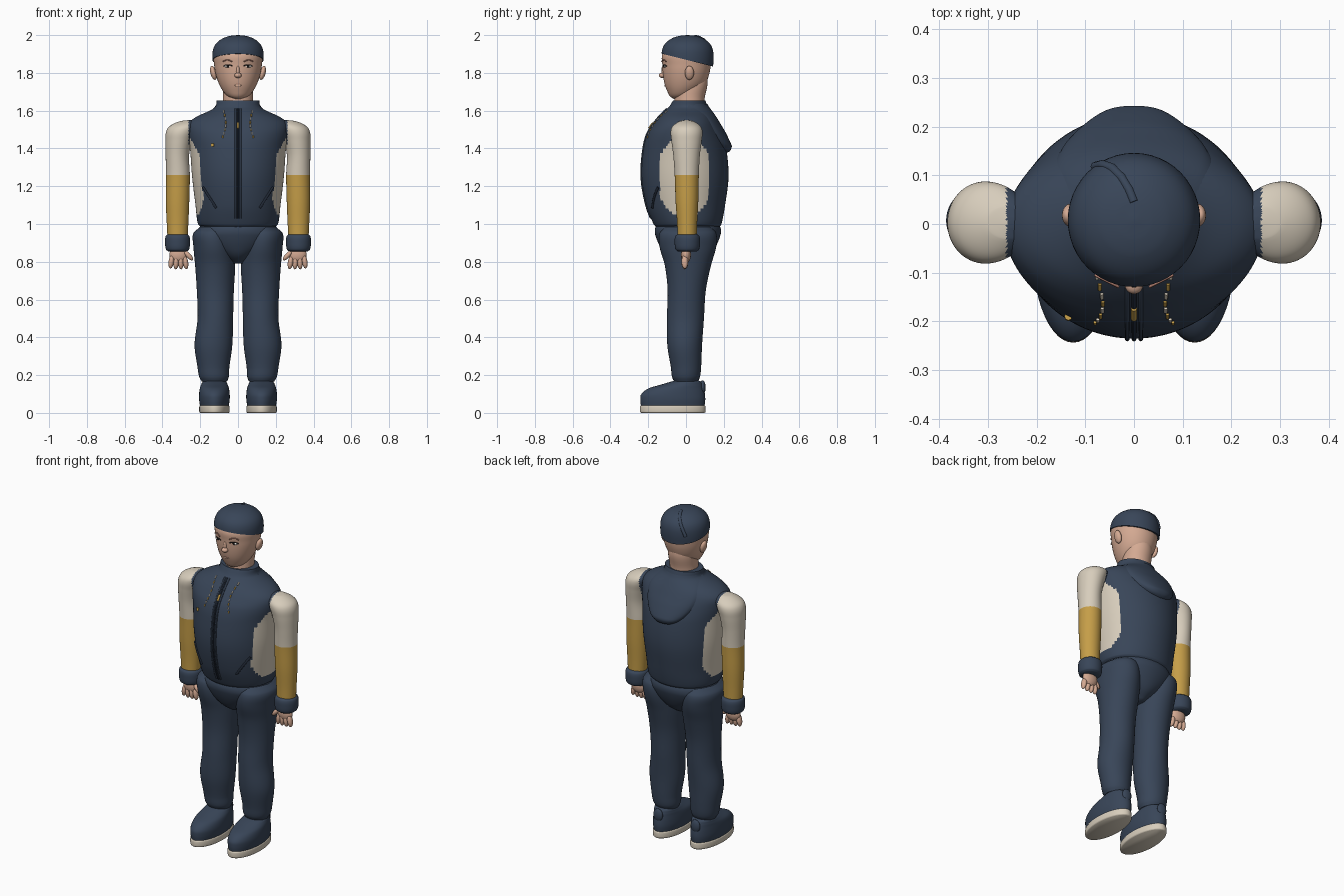
import bpy, bmesh, math
from mathutils import Vector

if "Cube" in bpy.data.objects:
    bpy.data.objects.remove(bpy.data.objects["Cube"])

def mat(name, col):
    m = bpy.data.materials.new(name)
    m.diffuse_color = (*col, 1)
    m.use_nodes = True
    m.node_tree.nodes["Principled BSDF"].inputs["Base Color"].default_value = m.diffuse_color
    return m

NAVY = mat("navy cloth", (0.040, 0.060, 0.098))
DARK = mat("dark trim", (0.014, 0.021, 0.036))
CREAM = mat("cream", (0.68, 0.61, 0.50))
GOLD = mat("mustard", (0.56, 0.34, 0.065))
SKIN = mat("skin", (0.66, 0.40, 0.29))
LIP = mat("lip", (0.42, 0.20, 0.15))
BLACK = mat("eye dark", (0.012, 0.010, 0.010))
WHITE = mat("eye white", (0.75, 0.72, 0.68))

def finish(name, bm, mats, rule=None, angle=50):
    bmesh.ops.recalc_face_normals(bm, faces=bm.faces)
    if rule:
        for f in bm.faces:
            f.material_index = rule(f.calc_center_median())
    me = bpy.data.meshes.new(name)
    bm.to_mesh(me)
    bm.free()
    ob = bpy.data.objects.new(name, me)
    bpy.context.collection.objects.link(ob)
    for m in mats:
        me.materials.append(m)
    bpy.ops.object.select_all(action='DESELECT')
    ob.select_set(True)
    bpy.context.view_layer.objects.active = ob
    bpy.ops.object.shade_smooth_by_angle(angle=math.radians(angle))
    return ob

def sample(rows, z):
    """Smooth interpolation of profile rows (z, cx, cy, rx, ry)."""
    i = max(0, min(len(rows) - 2, sum(r[0] <= z for r in rows) - 1))
    a, b = rows[i], rows[i + 1]
    p, q = rows[max(i - 1, 0)], rows[min(i + 2, len(rows) - 1)]
    h = b[0] - a[0]
    t = (z - a[0]) / h
    out = []
    for k in range(1, 5):
        m0 = (b[k] - p[k]) / (b[0] - p[0]) * h
        m1 = (q[k] - a[k]) / (q[0] - a[0]) * h
        out.append((2*t**3 - 3*t*t + 1) * a[k] + (t**3 - 2*t*t + t) * m0
                   + (3*t*t - 2*t**3) * b[k] + (t**3 - t*t) * m1)
    return out[0], out[1], max(out[2], .001), max(out[3], .001)

def loft(name, rows, mats, rule=None, n=48, sub=5, side=1, cut=None):
    bm = bmesh.new()
    zs = [a[0] + (b[0] - a[0]) * j / sub for a, b in zip(rows, rows[1:]) for j in range(sub)] + [rows[-1][0]]
    rings = []
    for z in zs:
        cx, cy, rx, ry = sample(rows, z)
        rings.append([bm.verts.new((side * (cx + rx * math.cos(2*math.pi*k/n)),
                                    cy + ry * math.sin(2*math.pi*k/n), z)) for k in range(n)])
    for r, s in zip(rings, rings[1:]):
        for k in range(n):
            bm.faces.new((r[k], r[(k+1) % n], s[(k+1) % n], s[k]))
    bm.faces.new(rings[0])
    bm.faces.new(rings[-1])
    if cut:
        bmesh.ops.bisect_plane(bm, geom=bm.verts[:] + bm.edges[:] + bm.faces[:], plane_co=cut[0],
                               plane_no=cut[1], clear_inner=True)
        bmesh.ops.holes_fill(bm, edges=[e for e in bm.edges if e.is_boundary])
    return finish(name, bm, mats, rule)

def ball(name, co, size, m, tilt=0):
    bm = bmesh.new()
    bmesh.ops.create_uvsphere(bm, u_segments=20, v_segments=12, radius=1)
    ob = finish(name, bm, [m])
    ob.location, ob.scale, ob.rotation_euler = co, size, (0, tilt, 0)
    return ob

def cord(name, pts, r, m):
    cu = bpy.data.curves.new(name, 'CURVE')
    cu.dimensions, cu.bevel_depth, cu.bevel_resolution, cu.use_fill_caps = '3D', r, 2, True
    sp = cu.splines.new('POLY')
    sp.points.add(len(pts) - 1)
    for p, c in zip(sp.points, pts):
        p.co = (*c, 1)
    ob = bpy.data.objects.new(name, cu)
    bpy.context.collection.objects.link(ob)
    cu.materials.append(m)
    bpy.ops.object.select_all(action='DESELECT')
    ob.select_set(True)
    bpy.context.view_layer.objects.active = ob
    bpy.ops.object.convert(target='MESH')

# Jacket body: (z, half width, front y, back y)
body = [(.985, .195, -.160, .178), (1.0, .212, -.172, .188), (1.1, .225, -.210, .207), (1.25, .243, -.235, .225),
        (1.4, .254, -.225, .213), (1.48, .266, -.204, .188), (1.53, .262, -.172, .165), (1.565, .225, -.145, .148),
        (1.6, .150, -.112, .128), (1.62, .120, -.090, .115), (1.655, .113, -.068, .102)]
torso = [(z, 0, (f + b) / 2, w, (b - f) / 2) for z, w, f, b in body]

def panel(c):
    half = .13 - 2.2 * max(0, abs(c.z - 1.25) - .1) ** 1.5
    return int(1.05 < c.z < 1.47 and abs(c.y + .008) < half)

loft("jacket_body", torso, [NAVY, CREAM], panel, n=160, sub=6)

def skin_y(x, z, s):
    _, cy, rx, ry = sample(torso, z)
    return cy + s * ry * math.sqrt(max(0, 1 - (x / rx) ** 2))

def on_front(x0, z0, x1, z1, n=14, off=.001):
    pts = [(x0 + (x1 - x0) * i / n, z0 + (z1 - z0) * i / n) for i in range(n + 1)]
    return [(x, skin_y(x, z, -1) - off, z) for x, z in pts]

# Jacket details
for s in (-1, 1):
    cord("zip_edge", on_front(s * .014, 1.03, s * .014, 1.61, 40), .005, NAVY)
    cord("pocket_welt", on_front(s * .185, 1.195, s * .115, 1.085), .007, DARK)
    for i in range(8):
        z = 1.60 - i * .019
        x = s * (.076 - .012 * math.sin(i * .5))
        cord("drawstring_stitch", on_front(x, z, x, z - .012, 3, .002), .0035, GOLD if i % 2 else CREAM)
cord("zip_line", on_front(0, 1.03, 0, 1.61, 40), .005, DARK)
cord("zip_pull", on_front(0, 1.535, 0, 1.505, 4, .006), .006, GOLD)
cord("chest_tag", on_front(-.135, 1.425, -.135, 1.41, 3), .008, GOLD)

# Hood lying on the back
bm = bmesh.new()
N, M = 32, 28
grid = []
for j in range(M + 1):
    v = j / M
    z = 1.635 - .26 * v
    w = .112 + .05 * math.sin(min(1, v / .4) * math.pi / 2) if v < .4 else .162 * math.sqrt(max(0, 1 - ((v - .4) / .6) ** 1.7))
    row = []
    for i in range(N + 1):
        u = -1 + 2 * i / N
        bulge = math.sqrt(max(0, 1 - abs(u) ** 3)) * (.008 + .032 * v) * min(1, (1 - v) * 7) ** .5
        x = u * w
        row.append(bm.verts.new((x, skin_y(x, z, 1) - .003 + bulge, z)))
    grid.append(row)
for a, b in zip(grid, grid[1:]):
    for i in range(N):
        bm.faces.new((a[i + 1], a[i], b[i], b[i + 1]))
bmesh.ops.remove_doubles(bm, verts=bm.verts, dist=.0002)
finish("hood", bm, [NAVY])

# Trousers
loft("trouser_hips", [(.79, 0, .01, .03, .06), (.83, 0, .01, .09, .115), (.88, 0, .01, .165, .148),
                      (.94, 0, .01, .212, .172), (.97, 0, .01, .208, .175), (1.0, 0, .01, .195, .165)], [NAVY])
leg = [(.165, .125, 0, .066, .062), (.19, .127, 0, .078, .074), (.24, .130, 0, .084, .080), (.36, .130, -.007, .100, .092),
       (.5, .120, -.003, .094, .098), (.65, .120, .004, .098, .101), (.78, .121, .010, .106, .122),
       (.88, .128, .010, .108, .150), (.95, .133, .010, .104, .150), (.985, .125, .010, .075, .120)]
arm = [(.90, .32, .006, .052, .050), (1.0, .32, .006, .057, .053), (1.12, .32, .005, .062, .060), (1.26, .318, .004, .063, .064),
       (1.36, .321, .003, .062, .070), (1.44, .314, .003, .070, .080), (1.49, .302, .003, .078, .084),
       (1.52, .285, .003, .074, .072), (1.545, .260, .003, .045, .035), (1.55, .25, .003, .01, .01)]
cuff = [(.855, .32, .007, .050, .050), (.865, .32, .007, .061, .062), (.90, .32, .007, .066, .067),
        (.935, .32, .007, .063, .064), (.947, .32, .007, .050, .050)]
shoe = [(.035, .125, -.07, .076, .168), (.07, .125, -.07, .081, .172), (.10, .125, -.068, .081, .168),
        (.13, .125, -.052, .077, .146), (.15, .125, -.022, .070, .110), (.168, .125, .003, .058, .073), (.176, .125, .005, .03, .04)]
sole = [(0, .125, -.07, .076, .168), (.005, .125, -.07, .080, .173), (.034, .125, -.07, .080, .173), (.04, .125, -.07, .076, .169)]

def sleeve(c):
    return 2 if abs(c.x) < .262 and c.z > 1.42 else int(c.z < 1.26)

for s in (-1, 1):
    loft("trouser_leg", leg, [NAVY], side=s)
    loft("sleeve", arm, [CREAM, GOLD, NAVY], sleeve, sub=8, n=64, side=s)
    loft("sleeve_cuff", cuff, [NAVY], side=s)
    loft("shoe_upper", shoe, [NAVY], side=s)
    loft("shoe_sole", sole, [CREAM], side=s)
    ball("heel_tab", (s * .125, .088, .135), (.030, .016, .038), NAVY)
    # Hand with four fingers and a thumb
    ball("palm", (s * .315, 0, .838), (.048, .026, .046), SKIN)
    for i in range(4):
        ball("finger", (s * (.278 + .025 * i), -.006, .797 + .004 * (i > 2)), (.0145, .018, .037), SKIN, s * (.15 - .1 * i))
    ball("thumb", (s * .262, -.012, .833), (.013, .015, .033), SKIN, s * .75)

# Head and neck
loft("neck", [(1.60, 0, .02, .085, .082), (1.66, 0, .018, .079, .080), (1.74, 0, .03, .080, .084), (1.80, 0, .03, .07, .08)], [SKIN])
loft("head", [(1.662, 0, -.035, .022, .030), (1.675, 0, -.028, .052, .056), (1.70, 0, -.018, .077, .080), (1.74, 0, -.006, .100, .107),
              (1.79, 0, 0, .117, .122), (1.84, 0, .003, .126, .128), (1.90, 0, .005, .128, .130), (1.95, 0, .008, .09, .09)], [SKIN])
ball("nose", (0, -.125, 1.787), (.019, .019, .014), SKIN)
ball("nose_bridge", (0, -.119, 1.81), (.010, .012, .03), SKIN)
cord("mouth", [(x * .01, -.1105 + .0007 * x * x, 1.742 + .0009 * x * x) for x in range(-4, 5)], .0035, LIP)
ball("lower_lip", (0, -.105, 1.733), (.022, .009, .007), SKIN)
for s in (-1, 1):
    ball("ear", (s * .130, .018, 1.80), (.016, .024, .038), SKIN, s * .25)
    ball("eye_white", (s * .053, -.1115, 1.835), (.021, .006, .007), WHITE)
    ball("iris", (s * .053, -.1145, 1.835), (.008, .005, .007), BLACK)
    cord("upper_lid", [(s * (.053 + .006 * i), -.117 + .0026 * i + .0003 * i * i, 1.843 - .0005 * i * i) for i in range(-4, 5)], .0028, BLACK)
    cord("eyebrow", [(s * (.056 + .006 * i), -.117 + .003 * i, 1.868 - .0005 * i * i) for i in range(-4, 5)], .003, LIP)

# Cap with a raised seam at the back
cap = [(1.79, 0, .008, .128, .132), (1.84, 0, .008, .134, .136), (1.89, 0, .008, .136, .138), (1.93, 0, .008, .130, .132),
       (1.96, 0, .008, .112, .114), (1.985, 0, .008, .076, .078), (1.996, 0, .008, .040, .042), (2.0, 0, .008, .004, .004)]
loft("cap", cap, [NAVY], cut=(Vector((0, .005, 1.868)), Vector((0, .25, 1))))

def cap_z(x, y):
    return next((z for z in (2 - .001 * i for i in range(160))
                 if math.hypot(x, y - .008) <= sample(cap, z)[2]), 1.87)

seam = [(0, .045), (-.010, .070), (-.025, .095), (-.045, .115), (-.065, .122), (-.080, .118)]
cord("cap_seam", [(x, y, cap_z(x, y) - .004) for x, y in seam], .010, NAVY)
